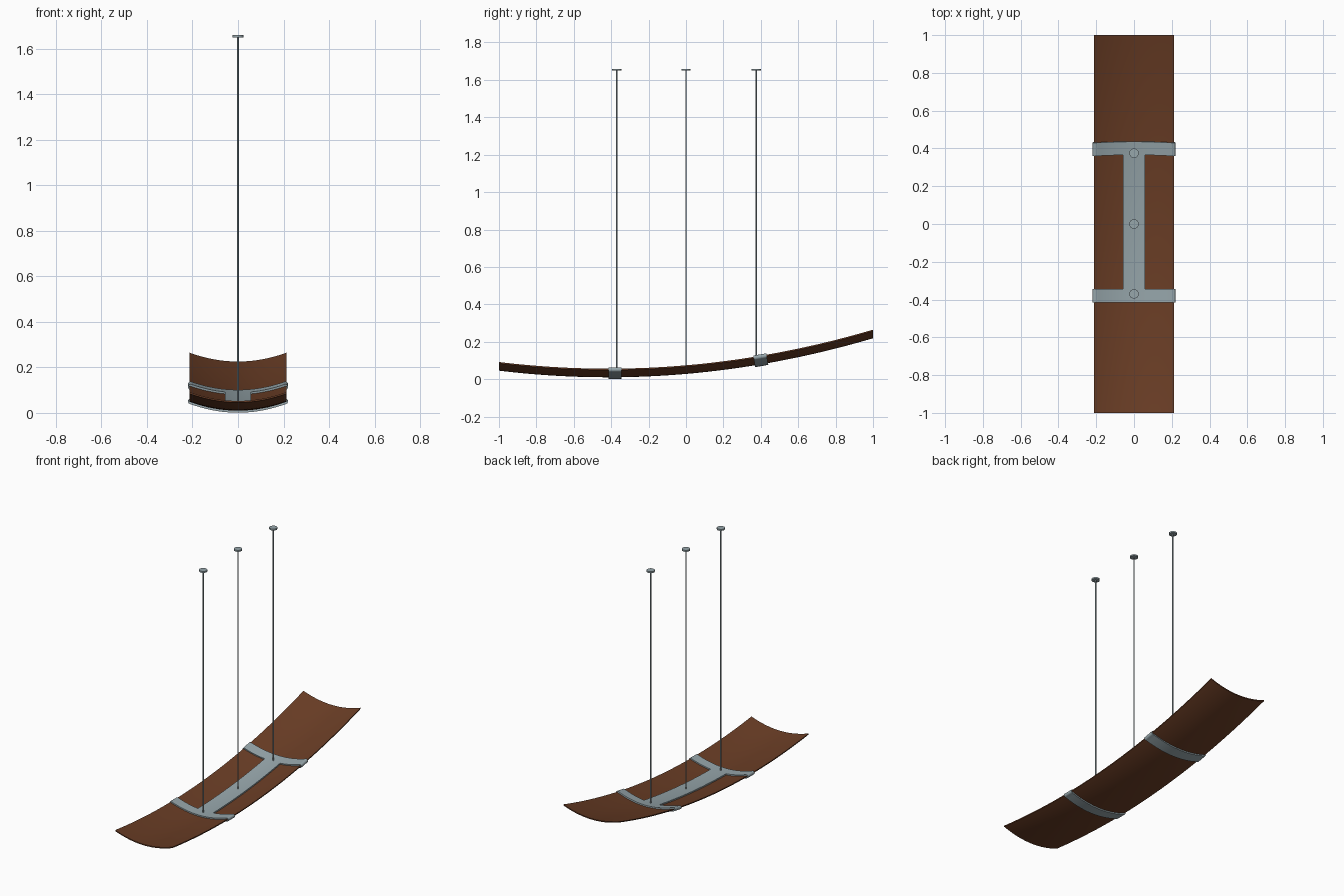
import bpy, bmesh, math

if "Cube" in bpy.data.objects:
    bpy.data.objects.remove(bpy.data.objects["Cube"])


def material(name, rgb):
    m = bpy.data.materials.new(name)
    m.diffuse_color = (*rgb, 1)
    m.use_nodes = True
    m.node_tree.nodes["Principled BSDF"].inputs["Base Color"].default_value = m.diffuse_color
    return m


WOOD = material("brown wood", (0.147, 0.048, 0.019))
STEEL = material("brushed steel", (0.31, 0.385, 0.41))
HALF_W, SAG, THICK, STRAP = 0.213, 0.039, 0.007, 0.009


def rise(y):                      # lengthwise curve of the underside
    return 0.028 + 0.0865 * y + 0.104 * y * y


def slope(y):
    return 0.0865 + 0.208 * y


def dish(x):                      # crosswise curve
    return SAG * (x / HALF_W) ** 2


def loft(name, rings, mat):
    """Closed solid through a series of equal-length rings."""
    bm = bmesh.new()
    vs = [[bm.verts.new(p) for p in r] for r in rings]
    n = len(vs[0])
    for a, b in zip(vs, vs[1:]):
        for i in range(n):
            bm.faces.new((a[i], a[(i + 1) % n], b[(i + 1) % n], b[i]))
    bm.faces.new(vs[0])
    bm.faces.new(vs[-1])
    bmesh.ops.recalc_face_normals(bm, faces=bm.faces)
    me = bpy.data.meshes.new(name)
    bm.to_mesh(me)
    bm.free()
    me.materials.append(mat)
    ob = bpy.data.objects.new(name, me)
    bpy.context.collection.objects.link(ob)
    bpy.ops.object.select_all(action='DESELECT')
    ob.select_set(True)
    bpy.context.view_layer.objects.active = ob
    bpy.ops.object.shade_smooth_by_angle(angle=math.radians(35))
    return ob


def span(a, b, n):
    return [a + (b - a) * i / n for i in range(n + 1)]


def section(half, low, high, n):
    """Dished strip cross-section as (x, height) points."""
    xs = span(-half, half, n)
    return [(x, dish(x) + low) for x in xs] + [(x, dish(x) + high) for x in reversed(xs)]


def sweep(name, sec, y0, y1, n, mat):
    return loft(name, [[(x, y, rise(y) + h) for x, h in sec] for y in span(y0, y1, n)], mat)


# Curved wooden panel and the spine along its middle
sweep("panel", section(HALF_W, 0, THICK, 24), -1, 1, 48, WOOD)
sweep("spine", section(0.057, THICK - 0.002, THICK + STRAP, 8), -0.36, 0.38, 20, STEEL)

# Straps wrapped round the panel, with rounded ends
low, high = -STRAP, THICK + STRAP
mid, rad = (low + high) / 2, (high - low) / 2
sec = section(HALF_W - 0.006, low, high, 24)
half = len(sec) // 2


def cap(side):
    xe = HALF_W - 0.006
    pts = []
    for k in range(1, 8):
        t = -math.pi / 2 + math.pi * k / 8
        pts.append((side * (xe + rad * math.cos(t)), dish(xe) + mid + rad * math.sin(t)))
    return pts if side > 0 else pts[::-1]


strap_sec = sec[:half] + cap(1) + sec[half:] + cap(-1)
for name, yc in (("front_strap", -0.38), ("back_strap", 0.40)):
    s = slope(yc)
    rings = [[(x, yc + d - s * (h - 0.02), rise(yc) + s * d + h) for x, h in strap_sec]
             for d in (-0.035, 0.035)]
    loft(name, rings, STEEL)


def cylinder(name, r, y, z0, z1, sides):
    ang = [2 * math.pi * i / sides for i in range(sides)]
    loft(name, [[(r * math.cos(a), y + r * math.sin(a), z) for a in ang] for z in (z0, z1)], STEEL)


# Hanging rods with ceiling discs
for name, y in (("front", -0.37), ("middle", 0.0), ("back", 0.375)):
    cylinder(name + "_rod", 0.004, y, rise(y) + THICK, 1.658, 12)
    cylinder(name + "_ceiling_disc", 0.025, y, 1.649, 1.659, 24)
